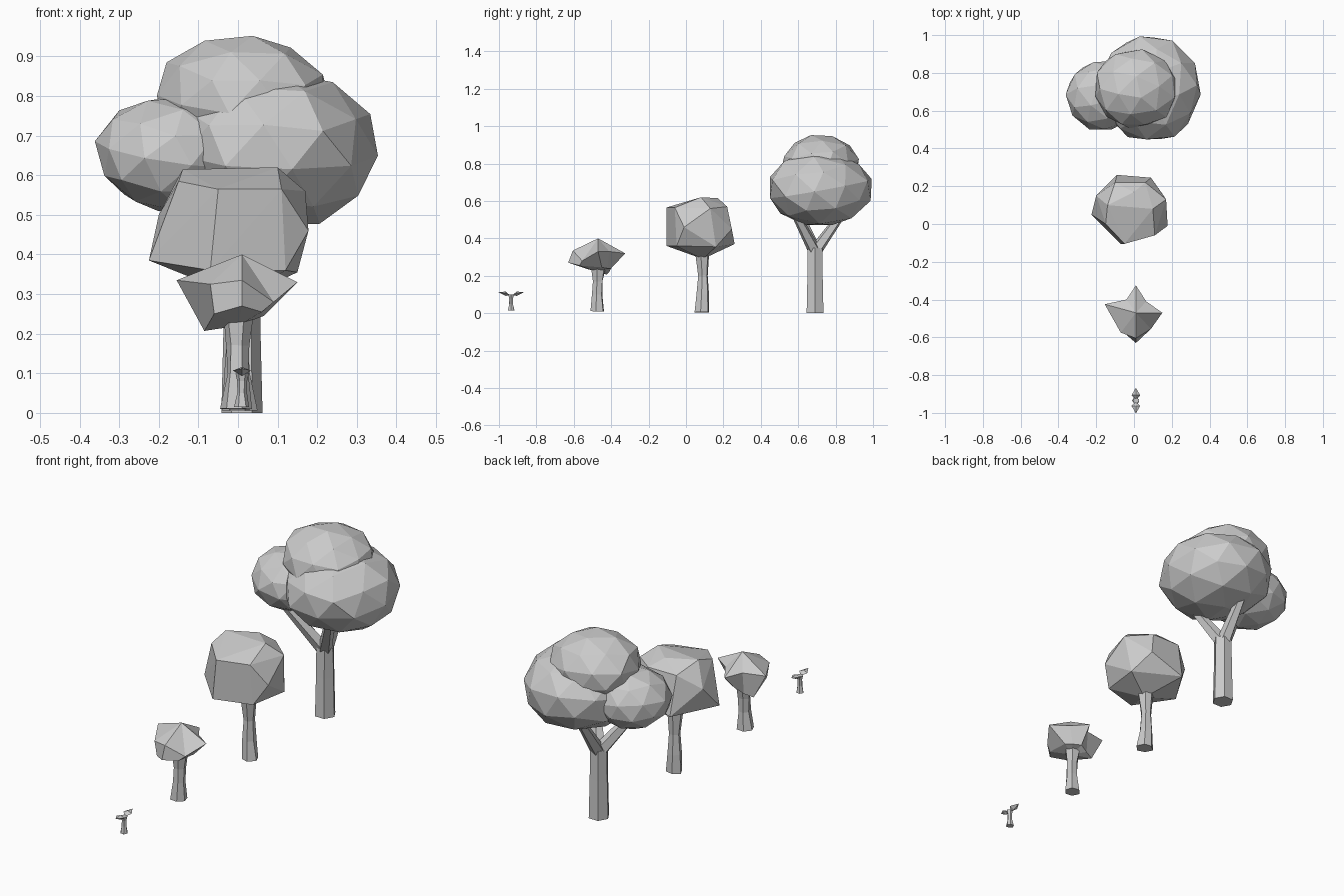
import bpy, bmesh, math, random
from mathutils import Vector, Matrix

if "Cube" in bpy.data.objects:
    bpy.data.objects.remove(bpy.data.objects["Cube"])

random.seed(4)


def finish(name, bm):
    bmesh.ops.recalc_face_normals(bm, faces=bm.faces)
    me = bpy.data.meshes.new(name)
    bm.to_mesh(me)
    bm.free()
    ob = bpy.data.objects.new(name, me)
    bpy.context.collection.objects.link(ob)
    return ob


def loft(name, rings, top=None, bottom=None):
    """Skin equal-sized rings; ends are capped flat or drawn to a point."""
    bm = bmesh.new()
    loops = [[bm.verts.new(p) for p in r] for r in rings]
    n = len(loops[0])
    for a, b in zip(loops, loops[1:]):
        for i in range(n):
            bm.faces.new((a[i], a[(i + 1) % n], b[(i + 1) % n], b[i]))
    for loop, tip in ((loops[0], bottom), (loops[-1], top)):
        if tip is None:
            bm.faces.new(loop)
        else:
            v = bm.verts.new(tip)
            for i in range(n):
                bm.faces.new((loop[i], loop[(i + 1) % n], v))
    return finish(name, bm)


def tube(name, stations, sides=6, turn=0.0, jitter=0.0):
    """Tapered low-poly stem through (x, y, z, radius) stations."""
    axis = Vector(stations[-1][:3]) - Vector(stations[0][:3])
    rot = axis.to_track_quat('Z', 'Y')
    rings = []
    for x, y, z, r in stations:
        ring = []
        for i in range(sides):
            a = turn + math.tau * i / sides
            q = r * (1 + random.uniform(-jitter, jitter))
            ring.append(Vector((x, y, z)) + rot @ Vector((q * math.cos(a), q * math.sin(a), 0)))
        rings.append(ring)
    return loft(name, rings)


def hull(name, pts):
    bm = bmesh.new()
    for p in pts:
        bm.verts.new(p)
    res = bmesh.ops.convex_hull(bm, input=bm.verts)
    junk = [v for v in set(res["geom_interior"] + res["geom_unused"])
            if isinstance(v, bmesh.types.BMVert)]
    bmesh.ops.delete(bm, geom=junk, context='VERTS')
    return finish(name, bm)


def blob(name, centre, radii, turn):
    bm = bmesh.new()
    bmesh.ops.create_icosphere(bm, subdivisions=2, radius=1)
    bmesh.ops.rotate(bm, verts=bm.verts, matrix=Matrix.Rotation(turn, 3, 'Z') @ Matrix.Rotation(0.25, 3, 'X'))
    for v in bm.verts:
        s = random.uniform(0.97, 1.03)
        v.co = Vector(c + r * k * s for c, r, k in zip(centre, radii, v.co))
    return finish(name, bm)


# Large tree: trunk, three forked branches, three foliage masses
tube("large_trunk", [(0.01, 0.69, 0.0, 0.052), (0.01, 0.69, 0.2, 0.047), (0.01, 0.69, 0.35, 0.045)])
for i, (x, y, z) in enumerate([(-0.15, 0.59, 0.56), (0.11, 0.58, 0.54), (0.01, 0.84, 0.54)]):
    tube(f"large_branch_{i + 1}", [(0.01, 0.69, 0.33, 0.036), (x, y, z, 0.022)], sides=5)
blob("large_crown_main", (0.085, 0.715, 0.665), (0.275, 0.285, 0.205), 0.2)
blob("large_crown_side", (-0.165, 0.68, 0.655), (0.195, 0.19, 0.15), 0.9)
blob("large_crown_top", (0.01, 0.715, 0.79), (0.225, 0.21, 0.165), 0.5)

# Medium tree
tube("medium_trunk", [(0.005, 0.088, 0.005, 0.042), (0.0, 0.09, 0.1, 0.033),
                      (0.0, 0.092, 0.2, 0.026), (0.0, 0.088, 0.33, 0.042)], turn=0.3, jitter=0.1)
hull("medium_crown", [
    (-0.07, -0.105, 0.36), (-0.05, -0.105, 0.565), (0.11, -0.06, 0.565), (0.178, -0.01, 0.46),
    (-0.225, 0.05, 0.385), (-0.15, 0.0, 0.585), (0.12, -0.05, 0.36), (0.15, 0.16, 0.355),
    (0.17, 0.13, 0.56), (-0.09, 0.26, 0.37), (-0.1, 0.22, 0.57), (0.09, 0.245, 0.45),
    (0.06, 0.22, 0.57), (-0.2, 0.15, 0.5), (0.01, 0.09, 0.29), (0.1, 0.08, 0.62),
    (-0.14, 0.1, 0.615), (0.0, 0.17, 0.615)])

# Small tree with pointed, star-like foliage
tube("small_trunk", [(-0.003, -0.476, 0.01, 0.04), (0.0, -0.474, 0.1, 0.029),
                     (0.0, -0.472, 0.17, 0.029), (0.0, -0.468, 0.25, 0.04)], turn=0.2, jitter=0.1)
rim = [(0.15, -0.47, 0.33), (0.065, -0.41, 0.33), (0.01, -0.325, 0.32), (-0.04, -0.4, 0.33),
       (-0.155, -0.425, 0.335), (-0.07, -0.575, 0.325), (0.01, -0.605, 0.335), (0.09, -0.555, 0.28)]
under = [(0.065, -0.45, 0.245), (0.04, -0.42, 0.24), (0.0, -0.4, 0.24), (-0.04, -0.41, 0.22),
         (-0.085, -0.425, 0.207), (-0.06, -0.57, 0.25), (0.01, -0.63, 0.27), (0.06, -0.57, 0.255)]
loft("small_crown", [under, rim], top=(0.01, -0.47, 0.4), bottom=(0.0, -0.475, 0.22))

# Sprout: stem and a mirrored pair of leaves
cy = -0.935
tube("sprout_stem", [(0.01, cy, 0.015, 0.019), (0.01, cy, 0.05, 0.012),
                     (0.01, cy, 0.08, 0.012), (0.01, cy, 0.1, 0.017)], jitter=0.1)
for name, s in (("sprout_leaf_back", 1), ("sprout_leaf_front", -1)):
    hull(name, [(0.01, cy + s * 0.005, 0.095), (-0.013, cy + s * 0.028, 0.107),
                (0.033, cy + s * 0.028, 0.107), (0.01, cy + s * 0.068, 0.112),
                (0.01, cy + s * 0.03, 0.116), (0.01, cy + s * 0.03, 0.093)])
